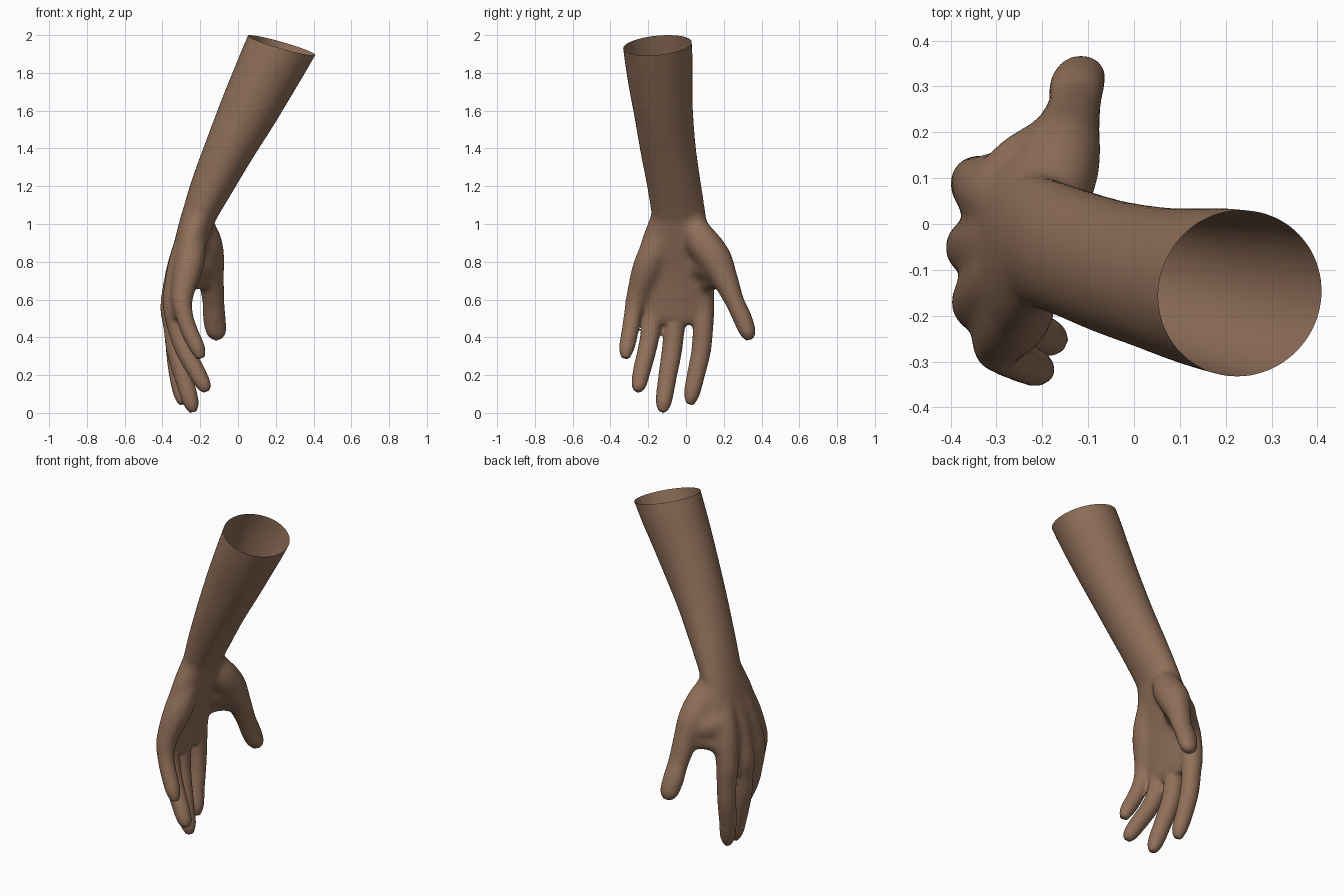
import bpy, bmesh, math
from mathutils import Vector

if "Cube" in bpy.data.objects:
    bpy.data.objects.remove(bpy.data.objects["Cube"])


def spline(pts, n=5):
    """Catmull-Rom through stations (x, y, z, side radius, depth radius)."""
    p = [Vector(q if len(q) == 5 else (*q, q[3])) for q in pts]
    p = [p[0] * 2 - p[1]] + p + [p[-1] * 2 - p[-2]]
    out = []
    for i in range(1, len(p) - 2):
        a, b, c, d = p[i - 1:i + 3]
        for k in range(n):
            t = k / n
            out.append(0.5 * (2 * b + (c - a) * t + (2 * a - 5 * b + 4 * c - d) * t * t
                              + (3 * b - a - 3 * c + d) * t ** 3))
    return out + [p[-2]]


def tube(bm, pts, sides=24):
    """Closed elliptical tube along a smooth path."""
    st = spline(pts)
    cs = [Vector(s[:3]) for s in st]
    rings = []
    for i, s in enumerate(st):
        t = (cs[min(i + 1, len(cs) - 1)] - cs[max(i - 1, 0)]).normalized()
        u = Vector((0, 1, 0))
        u = (u - t * u.dot(t)).normalized()
        v = t.cross(u)
        rings.append([bm.verts.new(cs[i] + u * math.cos(w) * max(s[3], .008)
                                   + v * math.sin(w) * max(s[4], .008))
                      for w in (2 * math.pi * k / sides for k in range(sides))])
    for a, b in zip(rings, rings[1:]):
        for k in range(sides):
            j = (k + 1) % sides
            bm.faces.new((a[k], a[j], b[j], b[k]))
    bm.faces.new(rings[0][::-1])
    bm.faces.new(rings[-1])


def ramp(v, lo, hi):
    return max(0, min(1, (v - lo) / (hi - lo)))


bm = bmesh.new()
# forearm, wrist and palm
tube(bm, [(.33, -.17, 2.15, .188, .195), (.205, -.147, 1.9, .181, .18),
          (.13, -.135, 1.75, .17, .168), (.055, -.12, 1.6, .157, .155),
          (-.045, -.095, 1.4, .147, .132), (-.14, -.062, 1.2, .142, .111),
          (-.205, -.04, 1.05, .145, .092), (-.222, -.042, 1.0, .16, .09),
          (-.252, -.05, .9, .19, .085), (-.288, -.06, .75, .21, .07),
          (-.315, -.075, .6, .215, .058), (-.325, -.07, .51, .19, .047),
          (-.325, -.07, .47, .15, .03)], 32)
# fingers, each running from the wrist over its knuckle to the tip
index = [(-.24, .02, .98, .06), (-.31, .07, .75, .075), (-.338, .087, .58, .064),
         (-.335, .09, .46, .055), (-.33, .08, .33, .052), (-.317, .052, .2, .048),
         (-.30, .03, .1, .042), (-.295, .022, .045, .022)]
middle = [(-.24, -.02, 1.0, .06), (-.305, -.04, .79, .07), (-.348, -.05, .58, .064),
          (-.338, -.062, .45, .056), (-.325, -.075, .33, .054), (-.285, -.1, .18, .049),
          (-.25, -.118, .06, .043), (-.235, -.124, .005, .022)]
ring = [(-.24, -.07, 1.0, .06), (-.30, -.125, .8, .07), (-.338, -.17, .6, .062),
        (-.32, -.185, .45, .053), (-.285, -.205, .34, .05), (-.22, -.235, .22, .047),
        (-.18, -.25, .145, .039), (-.17, -.253, .112, .02)]
little = [(-.225, -.1, 1.0, .065), (-.255, -.195, .8, .08), (-.295, -.258, .62, .06),
          (-.285, -.282, .52, .047), (-.255, -.297, .43, .045), (-.215, -.314, .345, .041),
          (-.195, -.322, .29, .024)]
# thumb with its fleshy base, and the web joining it to the palm
thumb = [(-.195, .03, 1.02, .06), (-.175, .08, .92, .088), (-.16, .15, .82, .09),
         (-.143, .205, .71, .07), (-.13, .258, .59, .051, .058), (-.125, .3, .5, .05, .06),
         (-.115, .328, .425, .042, .052), (-.113, .338, .388, .02, .025)]
web = [(-.30, .05, .80, .08), (-.235, .11, .79, .09), (-.16, .17, .77, .075)]
web_edge = [(-.31, .09, .68, .058), (-.24, .135, .705, .056), (-.16, .185, .715, .056)]
for path in (index, middle, ring, little, thumb, web, web_edge):
    tube(bm, path)
me = bpy.data.meshes.new("hand_and_forearm")
bm.to_mesh(me)
bm.free()
arm = bpy.data.objects.new("hand_and_forearm", me)
bpy.context.collection.objects.link(arm)
bpy.context.view_layer.objects.active = arm
arm.select_set(True)

# fuse into one skin
rm = arm.modifiers.new("fuse", 'REMESH')
rm.mode = 'VOXEL'
rm.voxel_size = .011
bpy.ops.object.modifier_apply(modifier="fuse")

# soften everything a little, and the back of the hand and palm a lot
palm = arm.vertex_groups.new(name="palm")
for v in arm.data.vertices:
    x, y, z = v.co
    w = ramp(z, .52, .68) * ramp(z, 1.15, 1.0) * ramp(y, .24, .15)
    palm.add([v.index], w, 'REPLACE')
for name, steps, group in (("blend_palm", 40, "palm"), ("soften", 6, "")):
    sm = arm.modifiers.new(name, 'SMOOTH')
    sm.factor = .5
    sm.iterations = steps
    sm.vertex_group = group
    bpy.ops.object.modifier_apply(modifier=name)

# open, slanted cut at the top of the forearm, lowest fingertip on the ground
bm = bmesh.new()
bm.from_mesh(arm.data)
low = min(v.co.z for v in bm.verts)
bmesh.ops.translate(bm, verts=bm.verts[:], vec=(0, 0, -low))
bmesh.ops.bisect_plane(bm, geom=bm.verts[:] + bm.edges[:] + bm.faces[:],
                       plane_co=(.225, -.15, 1.948), plane_no=(.286, -.1, 1),
                       clear_outer=True)
bm.to_mesh(arm.data)
bm.free()
arm.data.shade_smooth()

skin = bpy.data.materials.new("skin")
skin.diffuse_color = (.28, .16, .1, 1)
skin.use_nodes = True
skin.node_tree.nodes["Principled BSDF"].inputs["Base Color"].default_value = skin.diffuse_color
arm.data.materials.clear()
arm.data.materials.append(skin)
